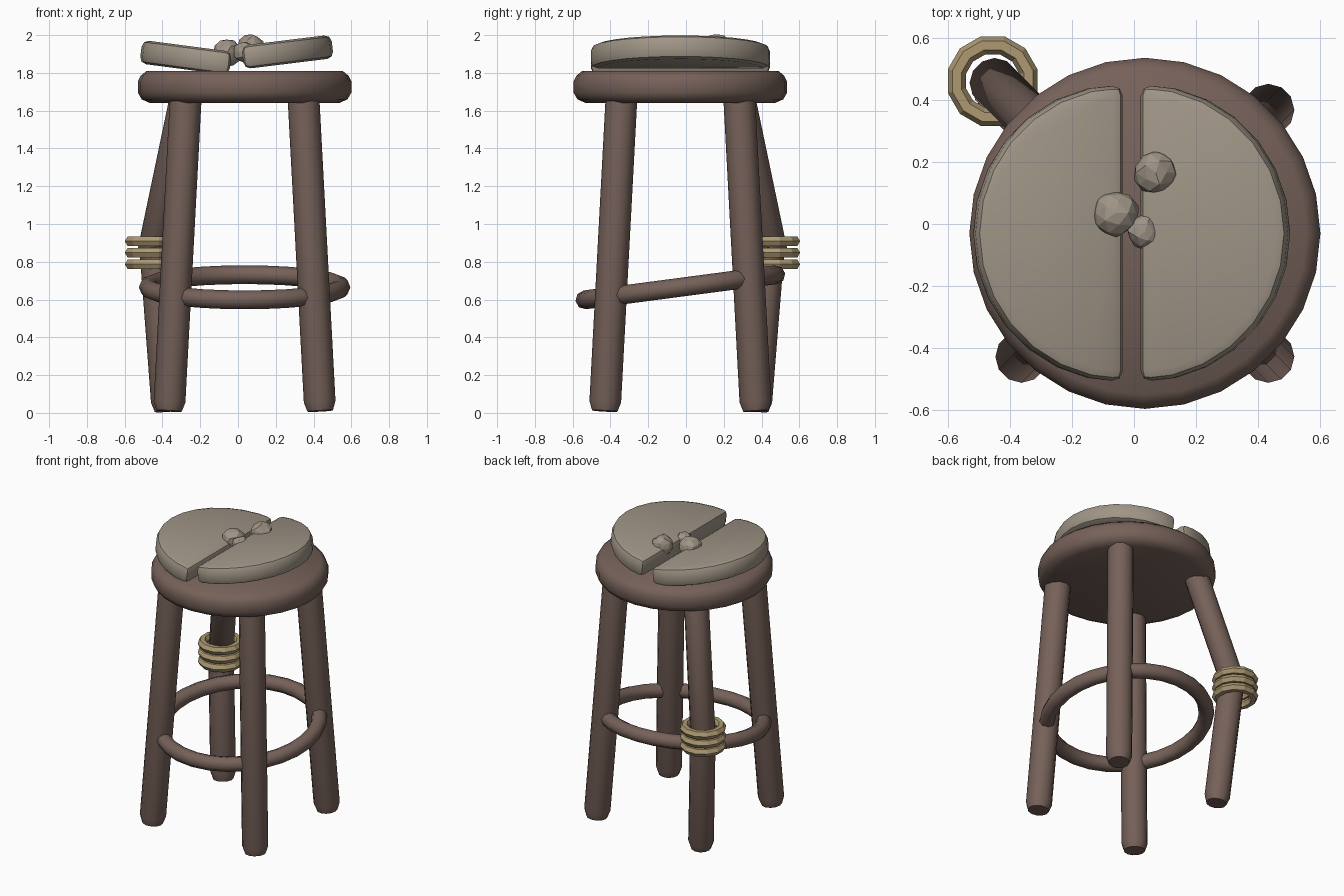
import bpy, bmesh, math, random
from mathutils import Vector, Matrix

random.seed(4)
if "Cube" in bpy.data.objects:
    bpy.data.objects.remove(bpy.data.objects["Cube"], do_unlink=True)


def material(name, rgb):
    m = bpy.data.materials.new(name)
    m.use_nodes = True
    m.diffuse_color = (*rgb, 1)
    m.node_tree.nodes["Principled BSDF"].inputs["Base Color"].default_value = (*rgb, 1)
    return m


WOOD = material("brown wood", (0.18, 0.12, 0.10))
CLOTH = material("grey cloth", (0.35, 0.30, 0.24))
ROPE = material("tan rope", (0.42, 0.32, 0.17))


def finish(name, bm, mat, smooth=40):
    """Turn a bmesh into a named, shaded object."""
    bmesh.ops.recalc_face_normals(bm, faces=bm.faces)
    mesh = bpy.data.meshes.new(name)
    bm.to_mesh(mesh)
    bm.free()
    mesh.materials.append(mat)
    ob = bpy.data.objects.new(name, mesh)
    bpy.context.collection.objects.link(ob)
    if smooth:
        bpy.ops.object.select_all(action="DESELECT")
        ob.select_set(True)
        bpy.context.view_layer.objects.active = ob
        bpy.ops.object.shade_smooth_by_angle(angle=math.radians(smooth))
    return ob


def lathe(profile, sides):
    """Closed solid of revolution around z from (radius, height) pairs."""
    bm = bmesh.new()
    rings = []
    for r, z in profile:
        rings.append([bm.verts.new((r * math.cos(a), r * math.sin(a), z))
                      for a in (math.tau * i / sides for i in range(sides))])
    for low, high in zip(rings, rings[1:]):
        for i in range(sides):
            j = (i + 1) % sides
            bm.faces.new((low[i], low[j], high[j], high[i]))
    bm.faces.new(rings[0])
    bm.faces.new(rings[-1])
    return bm


def pole(name, start, end, radius, chamfer):
    """Round pole between two points with a chamfered lower end."""
    start, end = Vector(start), Vector(end)
    axis = end - start
    bm = lathe([(radius * 0.8, 0), (radius, chamfer), (radius, axis.length)], 12)
    turn = Vector((0, 0, 1)).rotation_difference(axis).to_matrix().to_4x4()
    bm.transform(Matrix.Translation(start) @ turn)
    return finish(name, bm, WOOD)


def hoop(name, major, minor, sides, minor_sides, mat, smooth, spin=0.0):
    bm = bmesh.new()
    rows = []
    for i in range(sides):
        a = math.tau * (i + spin) / sides
        row = []
        for k in range(minor_sides):
            b = math.tau * k / minor_sides
            r = major + minor * math.cos(b)
            row.append(bm.verts.new((r * math.cos(a), r * math.sin(a), minor * math.sin(b))))
        rows.append(row)
    for i in range(sides):
        p, q = rows[i], rows[(i + 1) % sides]
        for k in range(minor_sides):
            n = (k + 1) % minor_sides
            bm.faces.new((p[k], q[k], q[n], p[n]))
    return finish(name, bm, mat, smooth)


CX, CY = 0.035, -0.03

# Seat disc
seat = finish("seat", lathe([(0.50, 1.64), (0.545, 1.66), (0.565, 1.695),
                             (0.565, 1.755), (0.55, 1.785), (0.52, 1.81)], 28), WOOD)
seat.location = (CX, CY, 0)

# Three sound legs
for name, sx, sy in (("front_left_leg", 1, -1), ("front_right_leg", -1, -1),
                     ("back_left_leg", 1, 1)):
    pole(name, (CX + sx * 0.40, CY + sy * 0.40, 0.01),
         (CX + sx * 0.31, CY + sy * 0.31, 1.70), 0.084, 0.05)

# Broken leg in two pieces, lashed at the break
pole("broken_leg_upper", (-0.455, 0.46, 0.84), (-0.275, 0.28, 1.70), 0.08, 0.02)
pole("broken_leg_lower", (-0.375, 0.37, 0.01), (-0.44, 0.44, 0.87), 0.082, 0.05)
for i in range(3):
    band = hoop(f"rope_band_{i + 1}", 0.119, 0.03, 12, 6, ROPE, 0, 0.5)
    band.location = (-0.455, 0.46, 0.787 + 0.061 * i)

# Tilted foot ring
ring = hoop("foot_ring", 0.51, 0.05, 28, 8, WOOD, 50)
ring.location = (CX, CY, 0.665)
ring.rotation_euler.x = math.radians(7.5)


def cushion_half(name, side, inner_x, z, tilt):
    """Half disc, bevelled, rising outward from the split."""
    bm = bmesh.new()
    n, r, thick = 14, 0.478, 0.125
    outline = [bm.verts.new((side * r * math.cos(a), r * math.sin(a), -thick / 2))
               for a in (math.pi * (i / n - 0.5) for i in range(n + 1))]
    base = bm.faces.new(outline)
    grown = bmesh.ops.extrude_face_region(bm, geom=[base])["geom"]
    bmesh.ops.translate(bm, vec=(0, 0, thick),
                        verts=[g for g in grown if isinstance(g, bmesh.types.BMVert)])
    bmesh.ops.recalc_face_normals(bm, faces=bm.faces)
    sharp = [e for e in bm.edges if e.calc_face_angle(0) > 1]
    bmesh.ops.bevel(bm, geom=sharp, offset=0.035, segments=2, profile=0.5,
                    affect="EDGES", clamp_overlap=True)
    ob = finish(name, bm, CLOTH, 30)
    ob.location = (inner_x, CY, z)
    ob.rotation_euler.y = -side * math.radians(tilt)


# Split cushion
cushion_half("cushion_left_half", 1, 0.025, 1.882, 7)
cushion_half("cushion_right_half", -1, -0.04, 1.85, 7.5)

# Stuffing lumps in the split
for i, (x, y, z, r) in enumerate(((-0.06, 0.035, 1.905, 0.077),
                                  (0.07, 0.165, 1.935, 0.074),
                                  (0.035, -0.025, 1.91, 0.06))):
    bm = bmesh.new()
    bmesh.ops.create_icosphere(bm, subdivisions=2, radius=r)
    for v in bm.verts:
        v.co *= random.uniform(0.88, 1.04)
    finish(f"stuffing_{i + 1}", bm, CLOTH, 0).location = (x, y, z)
